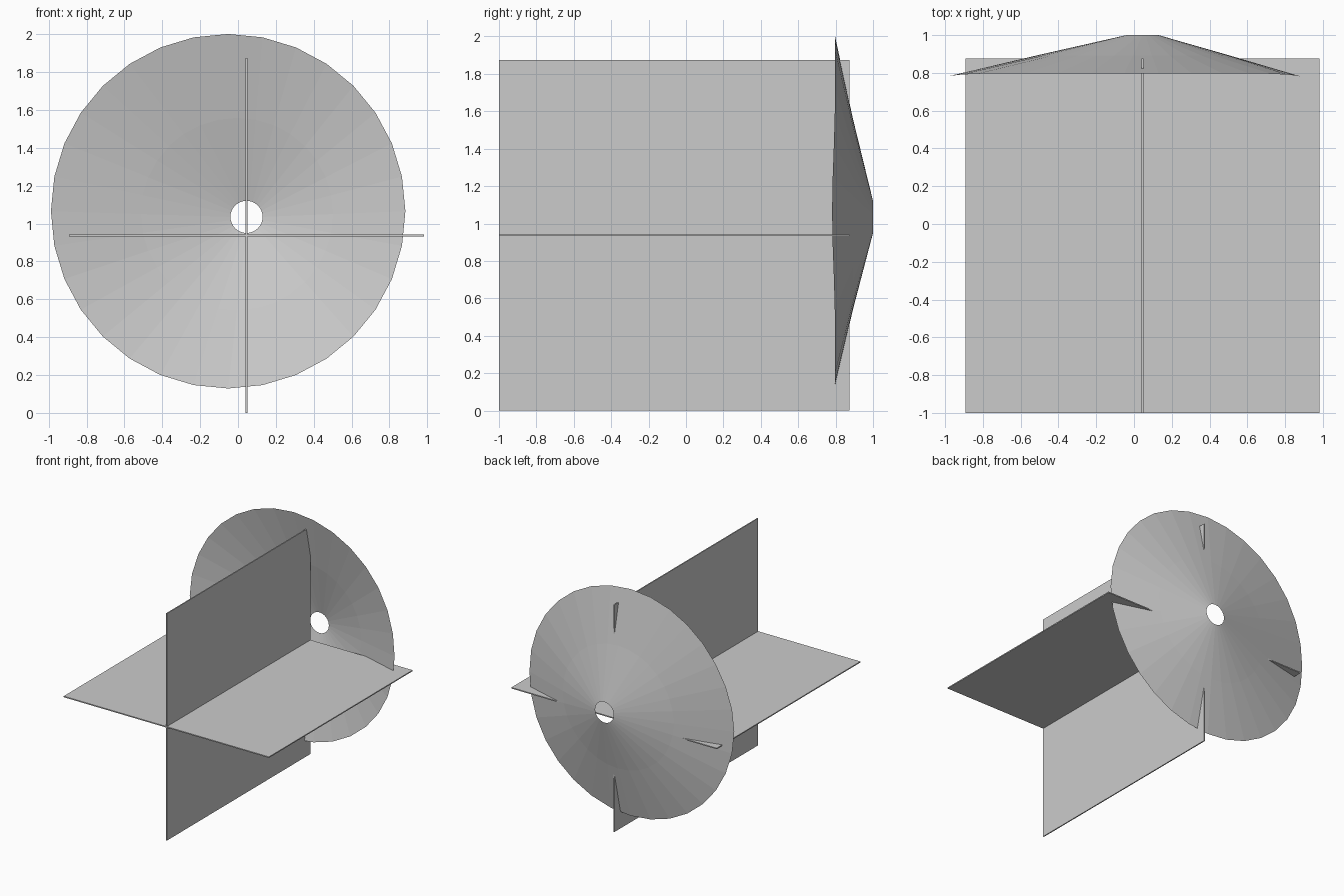
import bpy, bmesh, math

if "Cube" in bpy.data.objects:
    bpy.data.objects.remove(bpy.data.objects["Cube"])

CX, CZ, T = 0.045, 0.937, 0.009   # crossing line of the panels, sheet thickness


def panel(name, sx, sz):
    bpy.ops.mesh.primitive_cube_add(size=1, location=(CX, -0.0625, CZ))
    ob = bpy.context.object
    ob.name = name
    ob.scale = (sx, 1.875, sz)
    bpy.ops.object.transform_apply(location=False, rotation=False, scale=True)


# two crossed flat panels
panel("vertical_panel", T, 1.875)
panel("horizontal_panel", 1.875, T)

# shallow cone dish with an off-centre hole: (centre x, centre z, radius, y)
rings = [(0.045, 1.035, 0.085, 1.0),
         (-0.005, 1.05, 0.508, 0.893),
         (-0.052, 1.065, 0.936, 0.797)]
N = 32
bm = bmesh.new()
loops = []
for k, (x, z, r, y) in enumerate(rings):
    loop = []
    for i in range(N):
        a = 2 * math.pi * i / N
        sag = 0.016 * abs(math.cos(a)) ** 12 if k == 2 else 0   # rim droops at the sides
        loop.append(bm.verts.new((x + r * math.cos(a), y - sag, z + r * math.sin(a))))
    loops.append(loop)
for a, b in zip(loops, loops[1:]):
    for i in range(N):
        j = (i + 1) % N
        bm.faces.new((a[i], a[j], b[j], b[i]))
bm.normal_update()
if sum(f.normal.y for f in bm.faces) < 0:
    bmesh.ops.reverse_faces(bm, faces=bm.faces[:])
me = bpy.data.meshes.new("cone_dish")
bm.to_mesh(me)
bm.free()
bpy.context.collection.objects.link(bpy.data.objects.new("cone_dish", me))
